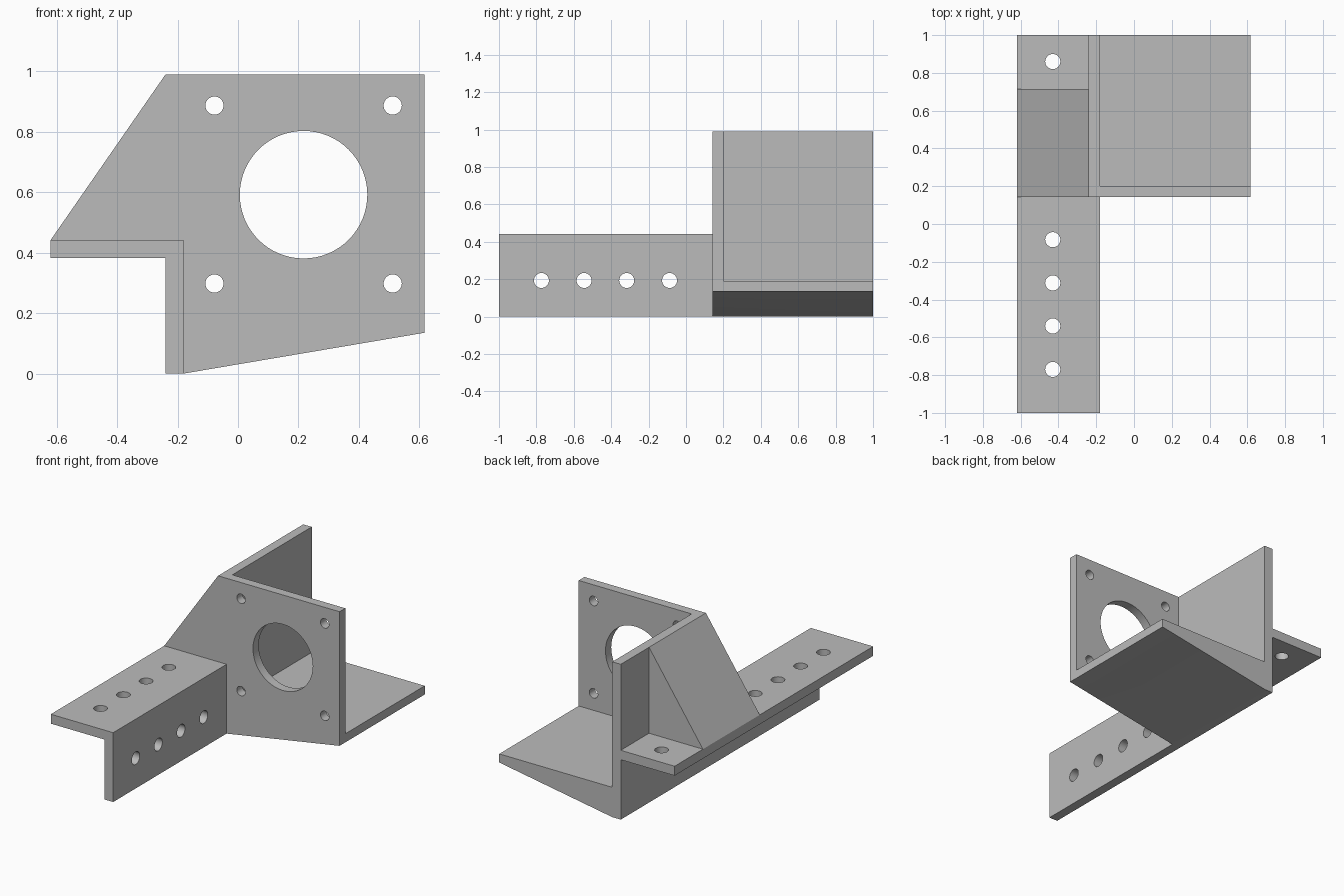
import bpy, bmesh, math

if "Cube" in bpy.data.objects:
    bpy.data.objects.remove(bpy.data.objects["Cube"])

grey = bpy.data.materials.new("plain_grey")
grey.diffuse_color = (0.5, 0.5, 0.5, 1)
grey.use_nodes = True
grey.node_tree.nodes["Principled BSDF"].inputs["Base Color"].default_value = grey.diffuse_color


def prism(name, profile, y0, y1):
    """Extrude an (x, z) profile along y."""
    bm = bmesh.new()
    face = bm.faces.new([bm.verts.new((x, y0, z)) for x, z in profile])
    ext = bmesh.ops.extrude_face_region(bm, geom=[face])
    verts = [v for v in ext["geom"] if isinstance(v, bmesh.types.BMVert)]
    bmesh.ops.translate(bm, verts=verts, vec=(0, y1 - y0, 0))
    bmesh.ops.recalc_face_normals(bm, faces=bm.faces)
    mesh = bpy.data.meshes.new(name)
    bm.to_mesh(mesh)
    bm.free()
    ob = bpy.data.objects.new(name, mesh)
    bpy.context.collection.objects.link(ob)
    mesh.materials.append(grey)
    return ob


def drill(name, center, radius, axis, depth=0.16):
    """Cylinder used to cut a hole."""
    rot = {"X": (0, math.pi / 2, 0), "Y": (math.pi / 2, 0, 0), "Z": (0, 0, 0)}[axis]
    bpy.ops.mesh.primitive_cylinder_add(vertices=64, radius=radius, depth=depth,
                                        location=center, rotation=rot)
    ob = bpy.context.object
    ob.name = name
    ob.data.materials.append(grey)
    ob.hide_render = True
    return ob


def combine(target, others, operation):
    for ob in others:
        mod = target.modifiers.new("combine", "BOOLEAN")
        mod.operation, mod.object, mod.solver = operation, ob, "EXACT"
    bpy.context.view_layer.update()
    deps = bpy.context.evaluated_depsgraph_get()
    mesh = bpy.data.meshes.new_from_object(target.evaluated_get(deps))
    target.modifiers.clear()
    target.data = mesh
    for ob in others:
        bpy.data.objects.remove(ob)


L, W0, W1, R = -0.62, -0.24, -0.18, 0.617   # left edge, wall faces, right edge
F, TOP = 0.142, 0.99                        # plate front, overall height

# Angle rail running the full length
bracket = prism("motor_bracket", [(L, 0.382), (W0, 0.382), (W0, 0), (W1, 0),
                                  (W1, 0.442), (L, 0.442)], -1, 1)
# Upright plate, side wall, wedge floor and sloped gusset
combine(bracket, [
    prism("plate", [(W0, 0), (W1, 0), (R, 0.135), (R, TOP), (W0, TOP)], F, 0.2),
    prism("wall", [(W0, 0), (W1, 0), (W1, TOP), (W0, TOP)], F, 1),
    prism("floor", [(W0, 0), (W1, 0), (R, 0.135), (R, 0.19), (W0, 0.19)], F, 1),
    prism("gusset", [(L, 0.442), (L, 0.382), (W1, 0.382), (W1, TOP), (W0, TOP)], F, 0.715),
], "UNION")

# Rail holes, plate corner holes and the large bore
holes = [drill("top_hole", (-0.43, y, 0.412), 0.04, "Z")
         for y in (0.86, -0.083, -0.312, -0.54, -0.77)]
holes += [drill("side_hole", (-0.21, y, 0.193), 0.04, "X")
          for y in (-0.088, -0.317, -0.545, -0.773)]
holes += [drill("corner_hole", (x, 0.17, z), 0.03, "Y")
          for x in (-0.078, 0.512) for z in (0.298, 0.887)]
holes.append(drill("bore", (0.217, 0.17, 0.592), 0.211, "Y"))
combine(bracket, holes, "DIFFERENCE")

# Merge coplanar faces, keep edges sharp
bm = bmesh.new()
bm.from_mesh(bracket.data)
bmesh.ops.remove_doubles(bm, verts=bm.verts, dist=1e-5)
bmesh.ops.dissolve_limit(bm, angle_limit=0.01, verts=bm.verts, edges=bm.edges)
bm.to_mesh(bracket.data)
bm.free()
bpy.ops.object.select_all(action="DESELECT")
bracket.select_set(True)
bpy.context.view_layer.objects.active = bracket
bpy.ops.object.shade_smooth_by_angle(angle=math.radians(30))
